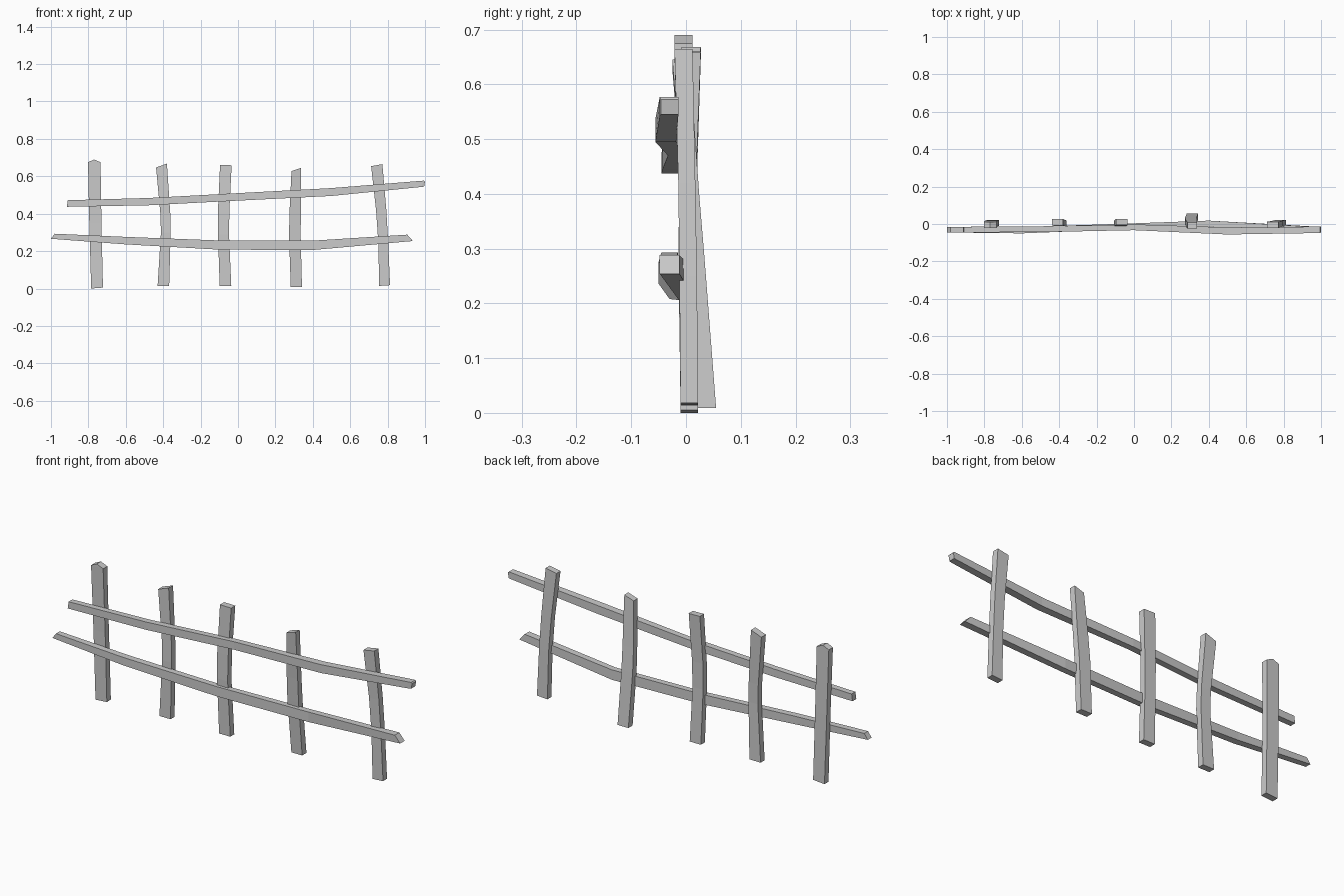
import bpy, bmesh


def plank(name, stations):
    """Loft a board; station = (x1, z1, x2, z2, y_front, y_back)."""
    bm = bmesh.new()
    rings = []
    for x1, z1, x2, z2, yf, yb in stations:
        rings.append([bm.verts.new(p) for p in
                      ((x1, yf, z1), (x2, yf, z2), (x2, yb, z2), (x1, yb, z1))])
    for a, b in zip(rings, rings[1:]):
        for i in range(4):
            j = (i + 1) % 4
            bm.faces.new((a[i], a[j], b[j], b[i]))
    bm.faces.new(rings[0])
    bm.faces.new(rings[-1])
    bmesh.ops.remove_doubles(bm, verts=bm.verts, dist=0.0005)
    bmesh.ops.recalc_face_normals(bm, faces=bm.faces)
    mesh = bpy.data.meshes.new(name)
    bm.to_mesh(mesh)
    bm.free()
    obj = bpy.data.objects.new(name, mesh)
    bpy.context.collection.objects.link(obj)


# Upright posts, left to right (first one has a ridged top)
posts = [
    [(-.785, 0, -.722, .005, -.01, .022), (-.795, .35, -.73, .35, -.012, .018),
     (-.802, .675, -.735, .675, -.021, .012), (-.77, .69, -.77, .69, -.021, .012)],
    [(-.43, .013, -.368, .013, -.01, .022), (-.412, .30, -.36, .30, -.014, .018),
     (-.415, .40, -.362, .40, -.012, .019), (-.438, .647, -.38, .668, -.008, .027)],
    [(-.098, .014, -.036, .014, -.01, .022), (-.107, .29, -.048, .29, -.014, .017),
     (-.107, .42, -.046, .42, -.012, .018), (-.096, .66, -.034, .659, -.006, .027)],
    [(.282, .009, .342, .009, .021, .055), (.273, .28, .335, .28, .002, .034),
     (.275, .40, .336, .40, -.006, .024), (.286, .628, .338, .645, -.025, .007)],
    [(.755, .014, .813, .018, -.01, .022), (.75, .25, .803, .25, -.012, .02),
     (.738, .42, .793, .42, -.014, .017), (.712, .654, .772, .665, -.021, .012)],
]
for n, stations in enumerate(posts, 1):
    plank(f"fence_post_{n}", stations)

# Warped horizontal rails nailed across the front
plank("upper_rail", [
    (-.915, .437, -.91, .472, -.045, -.015), (-.48, .445, -.48, .484, -.043, -.012),
    (0, .470, 0, .510, -.033, -.002), (.5, .495, .5, .537, -.056, -.018),
    (.98, .543, .995, .577, -.048, -.014), (.995, .545, 1.0, .572, -.046, -.014)])
plank("lower_rail", [
    (-1, .266, -.98, .293, -.045, -.015), (-.6, .236, -.6, .276, -.05, -.016),
    (-.1, .208, -.1, .257, -.03, .0), (.4, .206, .4, .256, -.013, .018),
    (.935, .254, .905, .288, -.048, -.012)])
